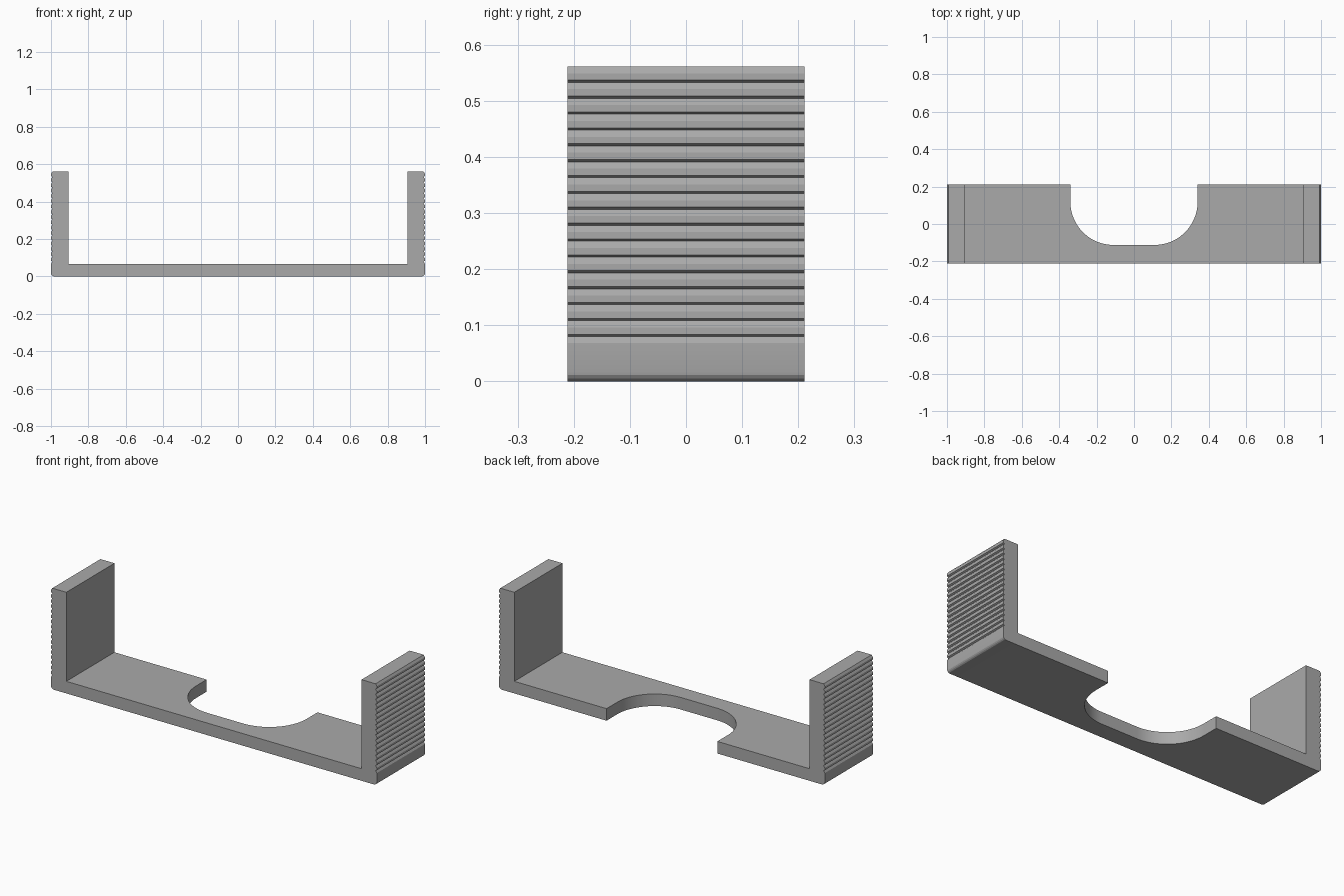
import bpy, bmesh, math

cube = bpy.data.objects.get("Cube")
if cube:
    bpy.data.objects.remove(cube, do_unlink=True)

HALF_DEPTH = 0.211
HEIGHT = 0.561
FLOOR = 0.067
INNER = 0.906
GROOVE = 0.008      # groove depth on the outer walls
PITCH = 0.0283      # groove spacing
FILLET = 0.018      # rounded bottom edge

gray = bpy.data.materials.new("plain_gray")
gray.use_nodes = True
gray.diffuse_color = (0.4, 0.4, 0.4, 1)
gray.node_tree.nodes["Principled BSDF"].inputs["Base Color"].default_value = (0.4, 0.4, 0.4, 1)


def arc(cx, cy, radius, start, end, steps):
    angles = [math.radians(start + (end - start) * i / steps) for i in range(steps + 1)]
    return [(cx + radius * math.cos(a), cy + radius * math.sin(a)) for a in angles]


def mirrored(half):
    return half + [(-x, y) for x, y in reversed(half)]


def prism(name, points, place, offset):
    """Extrude a closed outline, placed in space by a function, along an offset."""
    bm = bmesh.new()
    face = bm.faces.new([bm.verts.new(place(a, b)) for a, b in points])
    moved = bmesh.ops.extrude_face_region(bm, geom=[face])["geom"]
    bmesh.ops.translate(bm, vec=offset, verts=[v for v in moved if isinstance(v, bmesh.types.BMVert)])
    bmesh.ops.recalc_face_normals(bm, faces=bm.faces)
    mesh = bpy.data.meshes.new(name)
    bm.to_mesh(mesh)
    bm.free()
    obj = bpy.data.objects.new(name, mesh)
    bpy.context.collection.objects.link(obj)
    mesh.materials.append(gray)
    return obj


# U-shaped outline: rounded bottom edge, sawtooth outer wall, flat inner wall
half = arc(1 - FILLET, FILLET, FILLET, -90, 0, 4)
for i in range(17):
    z = 0.068 + i * PITCH
    half += [(1, z), (1 - GROOVE, z + 0.012), (1, z + 0.016)]
half += [(1, 0.068 + 17 * PITCH), (1 - GROOVE, HEIGHT), (INNER, HEIGHT), (INNER, FLOOR)]
bracket = prism("ridged_bracket", mirrored(half),
                lambda x, z: (x, -HALF_DEPTH, z), (0, 2 * HALF_DEPTH, 0))

# Rounded notch in the back edge of the base plate
notch = [(0.34, 0.3)] + arc(0.11, 0.118, 0.23, 0, -90, 24)
cutter = prism("notch_cutter", mirrored(notch),
               lambda x, y: (x, y, -0.1), (0, 0, 0.3))
cutter.hide_render = True
cut = bracket.modifiers.new("notch", 'BOOLEAN')
cut.operation = 'DIFFERENCE'
cut.solver = 'EXACT'
cut.object = cutter

bpy.ops.object.select_all(action='DESELECT')
bracket.select_set(True)
bpy.context.view_layer.objects.active = bracket
bpy.ops.object.modifier_apply(modifier=cut.name)
bpy.data.objects.remove(cutter, do_unlink=True)
bpy.ops.object.shade_smooth_by_angle(angle=math.radians(15))
